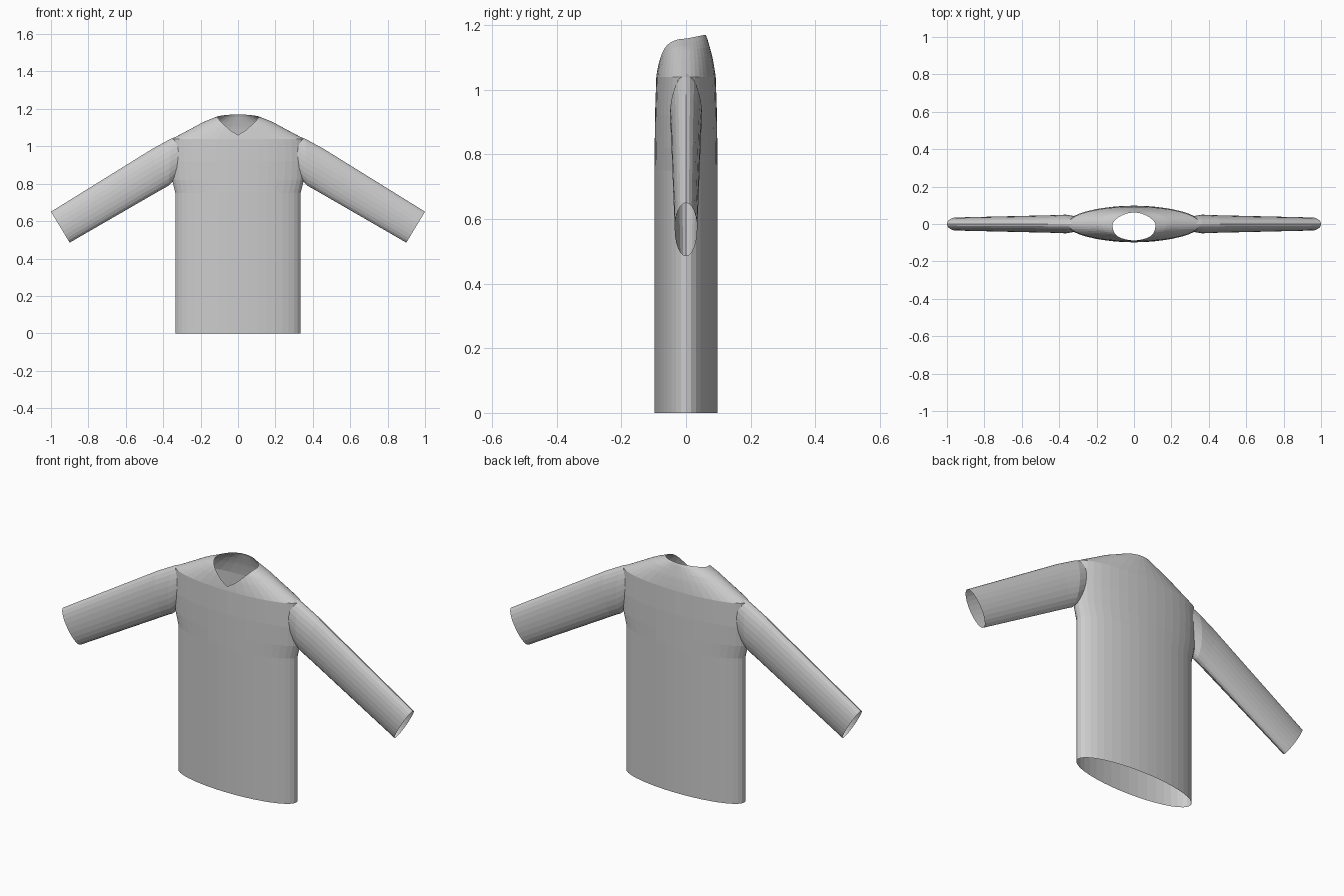
import bpy, bmesh
from math import cos, sin, pi

cube = bpy.data.objects.get("Cube")
if cube:
    bpy.data.objects.remove(cube, do_unlink=True)

# One plain fabric colour
GREY = (0.604, 0.604, 0.604, 1)
fabric = bpy.data.materials.new("light grey fabric")
fabric.use_nodes = True
fabric.diffuse_color = GREY
fabric.node_tree.nodes["Principled BSDF"].inputs["Base Color"].default_value = GREY


def loft(name, rings, drop=None):
    """Skin a list of closed rings into an open tube; drop(centre) removes faces."""
    bm = bmesh.new()
    rows = [[bm.verts.new(p) for p in ring] for ring in rings]
    n = len(rows[0])
    for a, b in zip(rows, rows[1:]):
        for i in range(n):
            j = (i + 1) % n
            bm.faces.new((a[i], a[j], b[j], b[i]))
    if drop:
        bm.faces.ensure_lookup_table()
        gone = [f for f in bm.faces if drop(f.calc_center_median())]
        bmesh.ops.delete(bm, geom=gone, context='FACES')
    bmesh.ops.recalc_face_normals(bm, faces=bm.faces)
    mesh = bpy.data.meshes.new(name)
    bm.to_mesh(mesh)
    bm.free()
    mesh.materials.append(fabric)
    obj = bpy.data.objects.new(name, mesh)
    bpy.context.collection.objects.link(obj)
    return obj


# Torso profile: height, half width, half depth
PROFILE = [(0, .335, .098), (.75, .335, .098), (.82, .352, .097), (.92, .358, .096),
           (1.04, .352, .092), (1.06, .315, .089), (1.10, .24, .082),
           (1.13, .185, .074), (1.158, .115, .066), (1.17, .09, .061)]


def torso_point(t, z):
    for (z0, w0, d0), (z1, w1, d1) in zip(PROFILE, PROFILE[1:]):
        if z <= z1:
            break
    k = (z - z0) / (z1 - z0)
    return ((w0 + (w1 - w0) * k) * cos(t), (d0 + (d1 - d0) * k) * sin(t), z)


# Neckline: gently raised at the back, rounded V at the front
def neckline(x, y):
    if y >= 0:
        return 1.158 + 0.2 * y
    return min(1.158, 1.06 + 0.098 * (abs(x) / 0.115) ** 1.3)


def rim_height(t):
    lo, hi = 1.04, 1.17
    for _ in range(30):
        mid = (lo + hi) / 2
        x, y, z = torso_point(t, mid)
        if z < neckline(x, y):
            lo = mid
        else:
            hi = mid
    return lo


# Torso with shoulders, open at hem and neck, with armholes inside the sleeves
COLS, STEPS = 40, 10
angles = [2 * pi * i / COLS for i in range(COLS)]
rims = [rim_height(t) for t in angles]
rings = [[torso_point(t, row[0]) for t in angles] for row in PROFILE[:5]]
for s in range(1, STEPS + 1):
    rings.append([torso_point(t, 1.04 + (r - 1.04) * s / STEPS)
                  for t, r in zip(angles, rims)])
loft("torso", rings, lambda c: abs(c.x) > .345 and .83 < c.z < 1.035)

# Sleeve sections: top x, z, bottom x, z, half depth
SLEEVE = [(.29, 1.068, .32, .84, .04), (.36, 1.04, .37, .79, .05),
          (.46, .985, .415, .765, .047), (1, .65, .9, .485, .035)]

for side, name in ((1, "left_sleeve"), (-1, "right_sleeve")):
    rings = []
    for tx, tz, bx, bz, depth in SLEEVE:
        ring = []
        for i in range(24):
            a = 2 * pi * i / 24
            k = (1 + cos(a)) / 2
            ring.append((side * (bx + (tx - bx) * k), depth * sin(a), bz + (tz - bz) * k))
        rings.append(ring)
    loft(name, rings)
